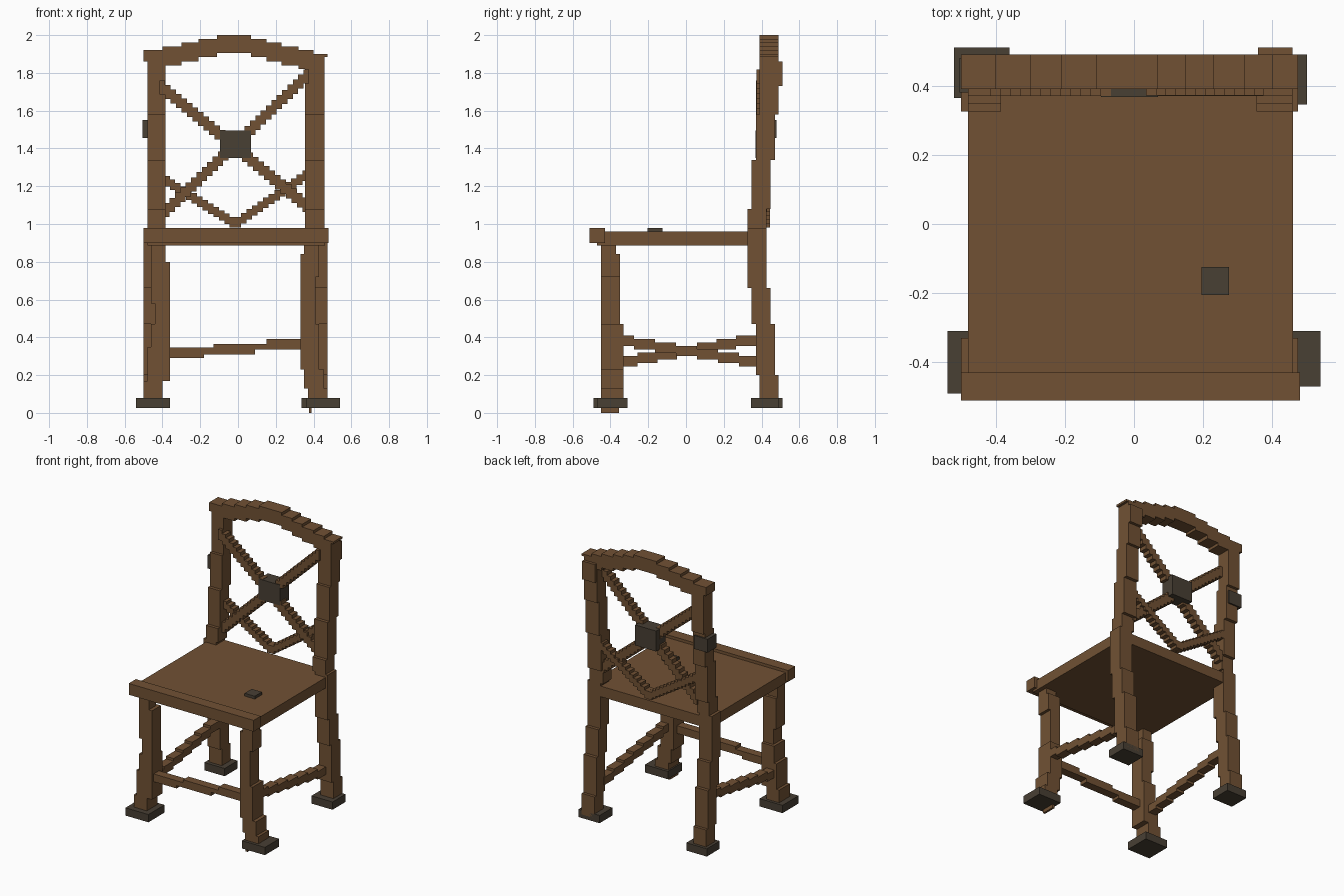
import bpy, bmesh
from mathutils import Vector


def material(name, rgb):
    m = bpy.data.materials.new(name)
    m.diffuse_color = (*rgb, 1)
    return m


WOOD = material("brown wood", (0.165, 0.083, 0.034))
DARK = material("dark iron", (0.065, 0.050, 0.034))


def part(name, boxes, mat=WOOD):
    """One object from boxes given as (x0, x1, y0, y1, z0, z1)."""
    bm = bmesh.new()
    for x0, x1, y0, y1, z0, z1 in boxes:
        verts = bmesh.ops.create_cube(bm, size=1)["verts"]
        for v in verts:
            v.co = Vector((x1 if v.co.x > 0 else x0,
                           y1 if v.co.y > 0 else y0,
                           z1 if v.co.z > 0 else z0))
    me = bpy.data.meshes.new(name)
    bm.to_mesh(me)
    bm.free()
    me.materials.append(mat)
    ob = bpy.data.objects.new(name, me)
    bpy.context.collection.objects.link(ob)


def stairs_x(a, b, n, y0, y1, h):
    """Stepped slat in the x-z plane from a to b."""
    out = []
    for i in range(n):
        xs = sorted((a[0] + (b[0] - a[0]) * i / n, a[0] + (b[0] - a[0]) * (i + 1) / n))
        z = a[1] + (b[1] - a[1]) * (i + 0.5) / n
        out.append((*xs, y0, y1, z - h / 2, z + h / 2))
    return out


def stairs_y(a, b, n, x0, x1, h):
    """Stepped slat in the y-z plane from a to b."""
    return [(x0, x1, p[0], p[1], p[4], p[5]) for p in stairs_x(a, b, n, 0, 0, h)]


# Seat with raised front lip
part("seat", [(-0.48, 0.46, -0.47, 0.42, 0.885, 0.96)])
part("seat_front_lip", [(-0.50, 0.48, -0.51, -0.43, 0.90, 0.98)])
part("seat_stud", [(0.195, 0.275, -0.205, -0.125, 0.955, 0.98)], DARK)

# Front legs, stepping outward towards the floor
part("front_leg_left", [
    (-0.46, -0.385, -0.45, -0.37, 0.80, 0.90),
    (-0.46, -0.36, -0.45, -0.35, 0.58, 0.80),
    (-0.44, -0.36, -0.45, -0.35, 0.47, 0.58),
    (-0.46, -0.36, -0.45, -0.33, 0.35, 0.47),
    (-0.48, -0.36, -0.45, -0.33, 0.17, 0.35),
    (-0.50, -0.40, -0.45, -0.33, 0.05, 0.17)])
part("front_leg_right", [
    (0.35, 0.43, -0.45, -0.37, 0.84, 0.90),
    (0.33, 0.43, -0.45, -0.35, 0.72, 0.84),
    (0.33, 0.41, -0.45, -0.35, 0.47, 0.72),
    (0.33, 0.43, -0.45, -0.33, 0.23, 0.47),
    (0.35, 0.455, -0.45, -0.33, 0.13, 0.23),
    (0.37, 0.475, -0.45, -0.33, 0.05, 0.13),
    (0.375, 0.39, -0.45, -0.355, 0.0, 0.05)])

# Back legs and raked posts: (y0, y1, z0, z1) per step
leg_steps = [(0.39, 0.49, 0.05, 0.20), (0.37, 0.47, 0.20, 0.47),
             (0.347, 0.447, 0.47, 0.66), (0.325, 0.425, 0.66, 0.98)]
post_steps = [(0.325, 0.425, 0.98, 1.08), (0.347, 0.447, 1.08, 1.34),
              (0.37, 0.47, 1.34, 1.58), (0.39, 0.49, 1.58, 1.90)]
for side, lx, px in (("left", (-0.50, -0.40), (-0.48, -0.385)),
                     ("right", (0.375, 0.475), (0.355, 0.458))):
    part("back_leg_" + side, [(*lx, *s) for s in leg_steps])
    part("back_post_" + side, [(*px, *s) for s in post_steps])
part("back_post_right_block", [(0.358, 0.458, 0.405, 0.51, 1.73, 1.86)])
part("back_post_left_patch", [(-0.505, -0.40, 0.38, 0.48, 1.455, 1.55)], DARK)

# Dark feet
for name, box in {
    "front_foot_left": (-0.54, -0.36, -0.49, -0.31),
    "front_foot_right": (0.36, 0.54, -0.47, -0.31),
    "back_foot_left": (-0.52, -0.36, 0.365, 0.51),
    "back_foot_right": (0.335, 0.50, 0.345, 0.49),
}.items():
    part(name, [(*box, 0.025, 0.08)], DARK)

# Stretchers between the legs
part("front_stretcher", [
    (-0.38, -0.18, -0.43, -0.37, 0.29, 0.345),
    (-0.18, -0.13, -0.43, -0.37, 0.31, 0.345),
    (-0.13, 0.09, -0.43, -0.37, 0.31, 0.365),
    (0.09, 0.15, -0.43, -0.37, 0.335, 0.365),
    (0.15, 0.34, -0.43, -0.37, 0.335, 0.39)])
part("side_stretcher_right", stairs_y((-0.385, 0.39), (0.39, 0.265), 7, 0.37, 0.43, 0.055))
part("side_stretcher_left", stairs_y((-0.36, 0.265), (0.37, 0.39), 7, -0.46, -0.40, 0.055))

# Arched top rail: (x0, x1, bottom, top) per step
arch = [(-0.50, -0.40, 1.86, 1.92), (-0.40, -0.30, 1.84, 1.94), (-0.30, -0.21, 1.86, 1.96),
        (-0.21, -0.11, 1.885, 1.98), (-0.11, 0.07, 1.905, 2.0), (0.07, 0.15, 1.885, 1.98),
        (0.15, 0.23, 1.86, 1.96), (0.23, 0.32, 1.84, 1.94), (0.32, 0.40, 1.82, 1.92),
        (0.40, 0.475, 1.885, 1.90)]
part("top_rail", [(x0, x1, 0.39, 0.49, z0, z1) for x0, x1, z0, z1 in arch])

# Crossed back slats, lower V slats and centre boss
part("cross_slat_falling", stairs_x((-0.415, 1.735), (0.37, 1.09), 27, 0.37, 0.43, 0.075))
part("cross_slat_rising", stairs_x((-0.39, 1.06), (0.375, 1.795), 27, 0.372, 0.432, 0.075))
part("v_slat_left", stairs_x((-0.39, 1.235), (-0.015, 1.0), 13, 0.385, 0.445, 0.055))
part("v_slat_right", stairs_x((-0.015, 1.0), (0.37, 1.265), 13, 0.385, 0.445, 0.055))
part("centre_boss", [(-0.095, 0.07, 0.368, 0.47, 1.35, 1.495)], DARK)
